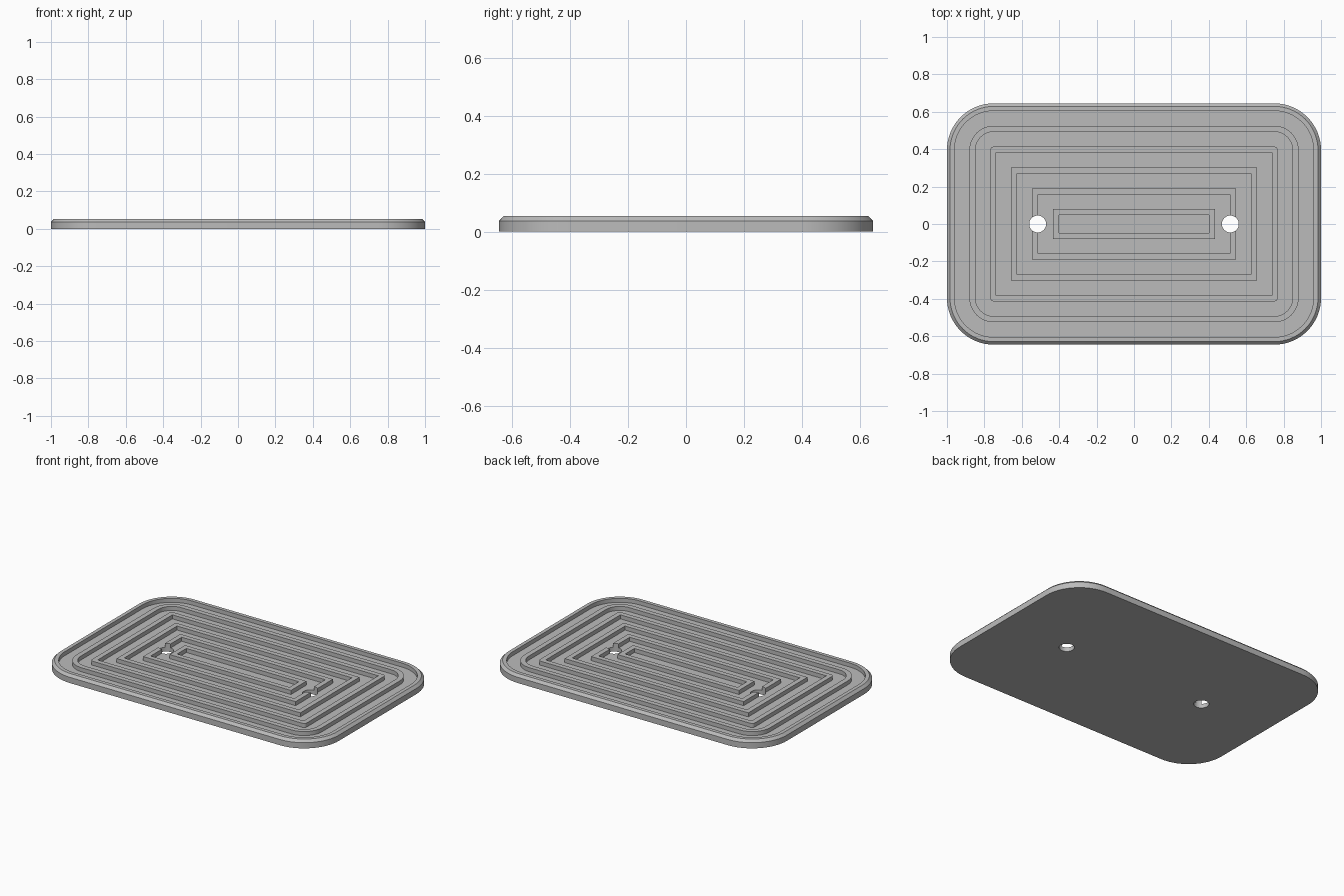
import bpy, bmesh, math

if "Cube" in bpy.data.objects:
    bpy.data.objects.remove(bpy.data.objects["Cube"])

HALF_X, HALF_Y, RADIUS = 1.0, 0.645, 0.25
TOP, CHAMFER, FLOOR = 0.053, 0.016, 0.027
RIDGE, PITCH, RIDGE_START, RIDGE_COUNT = 0.032, 0.1115, 0.12, 5
HOLE_X, HOLE_R = 0.515, 0.045
SEGMENTS = 16

grey = bpy.data.materials.new("plain grey")
grey.diffuse_color = (0.5, 0.5, 0.5, 1)
grey.use_nodes = True
grey.node_tree.nodes["Principled BSDF"].inputs["Base Color"].default_value = grey.diffuse_color


def outline(inset):
    """Rounded rectangle inset from the rim; corners turn sharp further in."""
    r = max(0.0, RADIUS - inset)
    cx, cy = HALF_X - inset - r, HALF_Y - inset - r
    points = []
    for quarter, (sx, sy) in enumerate([(1, 1), (-1, 1), (-1, -1), (1, -1)]):
        for i in range(SEGMENTS + 1):
            a = math.pi / 2 * (quarter + i / SEGMENTS)
            points.append((sx * cx + r * math.cos(a), sy * cy + r * math.sin(a)))
    return points


# Section from the underside, up the chamfered rim and across the ridges
section = [(0, 0), (0, TOP - CHAMFER), (CHAMFER, TOP), (0.04, TOP), (0.04, FLOOR)]
for k in range(RIDGE_COUNT):
    a = RIDGE_START + k * PITCH
    b = a + RIDGE
    section += [(a, FLOOR), (a, TOP), (b, TOP), (b, FLOOR)]

# Plate: loft the section round the outline
bm = bmesh.new()
loops = [[bm.verts.new((x, y, z)) for x, y in outline(d)] for d, z in section]
for lo, hi in zip(loops, loops[1:]):
    n = len(lo)
    for i in range(n):
        j = (i + 1) % n
        bm.faces.new((lo[i], lo[j], hi[j], hi[i]))
bm.faces.new(list(reversed(loops[0])))
bm.faces.new(loops[-1])
bmesh.ops.remove_doubles(bm, verts=bm.verts, dist=1e-5)
bmesh.ops.recalc_face_normals(bm, faces=bm.faces)
mesh = bpy.data.meshes.new("ridged_plate")
bm.to_mesh(mesh)
bm.free()
mesh.materials.append(grey)
plate = bpy.data.objects.new("ridged_plate", mesh)
bpy.context.collection.objects.link(plate)

# Two round through holes
for side in (-1, 1):
    bpy.ops.mesh.primitive_cylinder_add(vertices=48, radius=HOLE_R, depth=0.4,
                                        location=(side * HOLE_X, 0, 0))
    cutter = bpy.context.object
    cutter.name = "hole_cutter"
    cutter.hide_render = True
    cutter.data.materials.append(grey)
    bpy.context.view_layer.objects.active = plate
    cut = plate.modifiers.new("hole", 'BOOLEAN')
    cut.operation = 'DIFFERENCE'
    cut.solver = 'EXACT'
    cut.object = cutter
    bpy.ops.object.modifier_apply(modifier=cut.name)
    bpy.data.objects.remove(cutter)

# Smooth round walls, crisp edges
bpy.ops.object.select_all(action='DESELECT')
plate.select_set(True)
bpy.context.view_layer.objects.active = plate
bpy.ops.object.shade_smooth_by_angle(angle=math.radians(30))
